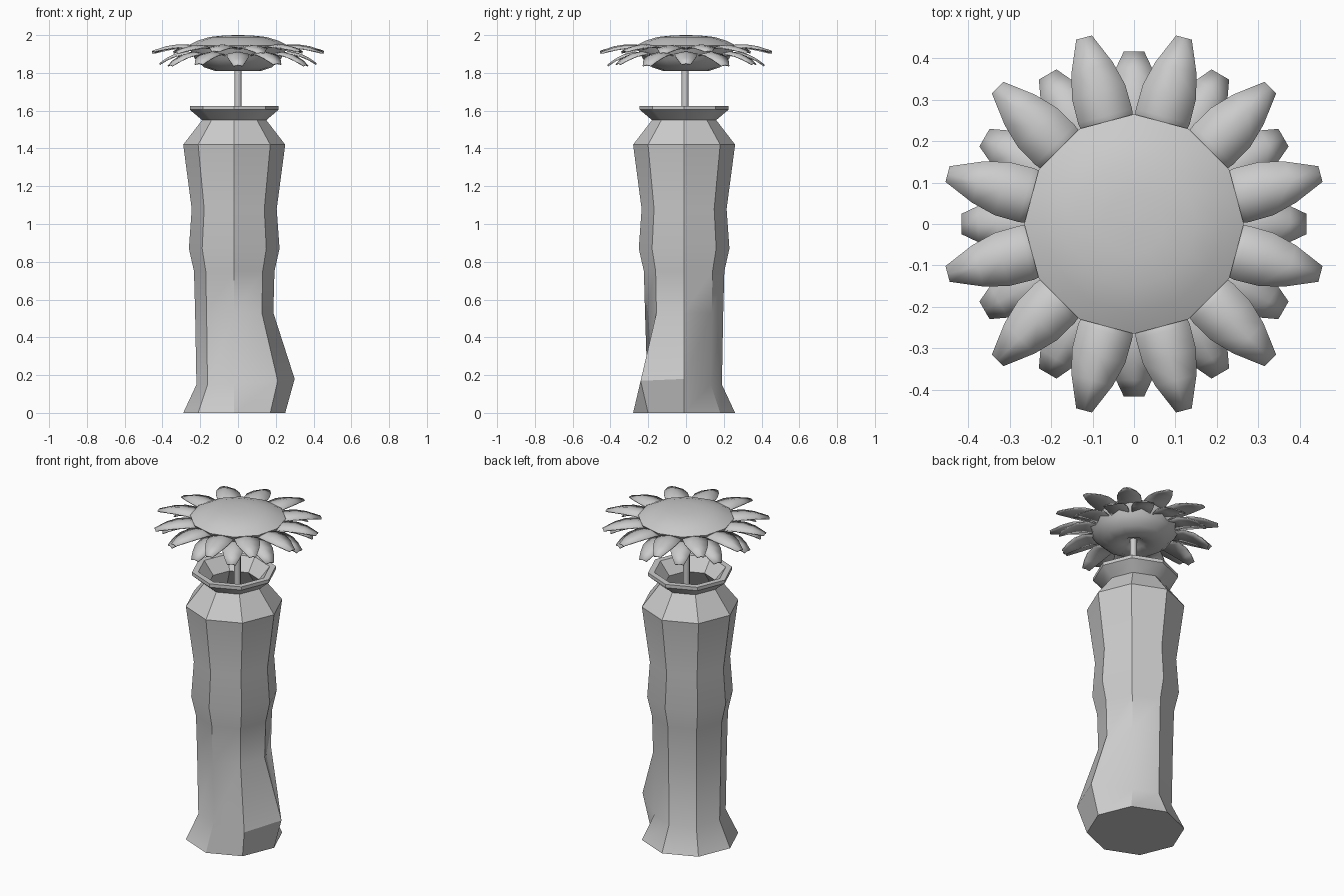
import bpy, bmesh
from math import sin, cos, pi, radians

if "Cube" in bpy.data.objects:
    bpy.data.objects.remove(bpy.data.objects["Cube"])


def finish(name, bm, angle=30):
    bmesh.ops.remove_doubles(bm, verts=bm.verts, dist=1e-5)
    bmesh.ops.recalc_face_normals(bm, faces=bm.faces)
    me = bpy.data.meshes.new(name)
    bm.to_mesh(me)
    bm.free()
    ob = bpy.data.objects.new(name, me)
    bpy.context.collection.objects.link(ob)
    bpy.ops.object.select_all(action='DESELECT')
    bpy.context.view_layer.objects.active = ob
    ob.select_set(True)
    bpy.ops.object.shade_smooth_by_angle(angle=radians(angle))
    return ob


def lathe(bm, profile, n, cx=0.0, cy=0.0):
    """Closed solid of revolution from (radius, z) pairs; returns its rings."""
    rings = [[bm.verts.new((cx + r * cos(2 * pi * i / n), cy + r * sin(2 * pi * i / n), z))
              for i in range(n)] for r, z in profile]
    for a, b in zip(rings, rings[1:]):
        for i in range(n):
            j = (i + 1) % n
            bm.faces.new((a[i], a[j], b[j], b[i]))
    bm.faces.new(rings[0])
    bm.faces.new(rings[-1])
    return rings


# Octagonal vase: outer wall up to the rim, then the inner wall down
outer = [(.27, 0), (.20, .15), (.207, .53), (.213, .75), (.24, .87), (.225, 1.08),
         (.27, 1.42), (.17, 1.55), (.235, 1.605), (.235, 1.625)]
inner = [(.20, 1.625), (.14, 1.55), (.235, 1.41), (.195, 1.08), (.21, .87),
         (.183, .75), (.175, .53), (.17, .15), (.17, .04)]
bm = bmesh.new()
rings = lathe(bm, outer + inner, 8, -.02, -.01)
# Bulge at the front right of the foot
rings[1][0].co = (.30, -.01, .18)
rings[1][7].co = (.21, -.24, .17)
rings[1][6].co = (-.02, -.205, .16)
finish("vase", bm)

# Stem
bm = bmesh.new()
lathe(bm, [(.019, .05), (.019, 1.86)], 8, 0, -.005)
finish("stem", bm, 50)

# Flower head: domed top, bowl underneath with a dimple round the stem
bm = bmesh.new()
lathe(bm, [(.03, 1.845), (.06, 1.825), (.12, 1.81), (.18, 1.83), (.225, 1.87),
           (.25, 1.915), (.265, 1.945), (.215, 1.97), (.15, 1.99), (.075, 1.998),
           (.01, 2.0)], 12)
finish("flower_head", bm, 35)


def petals(name, rows, start, wobble):
    """Ring of 12 arched petals from (radius, half width, z) rows."""
    bm = bmesh.new()
    for k in range(12):
        a = radians(start + 30 * k)
        tip = wobble * (-1) ** k
        grid = []
        for i, (r, w, z) in enumerate(rows):
            z += tip * i / (len(rows) - 1)
            grid.append([bm.verts.new((r * cos(a) - s * w * sin(a), r * sin(a) + s * w * cos(a),
                                       z - .2 * w * abs(s))) for s in (-1, 0, 1)])
        for p, q in zip(grid, grid[1:]):
            for i in range(2):
                bm.faces.new((p[i], p[i + 1], q[i + 1], q[i]))
    ob = finish(name, bm, 40)
    m = ob.modifiers.new("thickness", 'SOLIDIFY')
    m.thickness = .006
    m.offset = 0
    return ob


petals("upper_petals", [(.22, .058, 1.932), (.27, .067, 1.945), (.33, .066, 1.946),
                        (.39, .051, 1.936), (.465, .019, 1.912)], 15, .004)
petals("lower_petals", [(.21, .05, 1.90), (.27, .06, 1.91), (.33, .057, 1.897),
                        (.375, .043, 1.874), (.415, .024, 1.845)], 0, .004)
